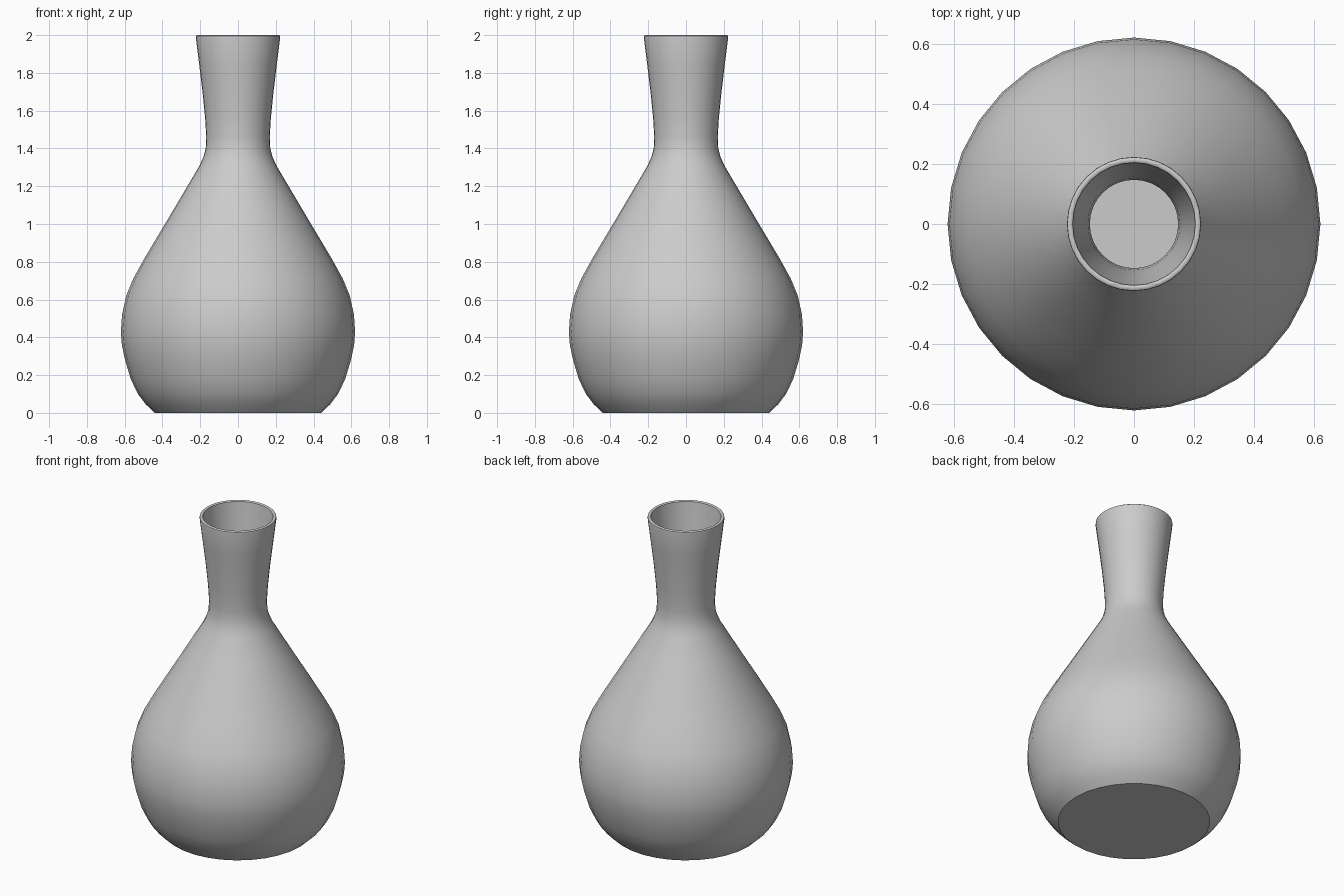
import bpy, bmesh, math
from mathutils import Vector

if "Cube" in bpy.data.objects:
    bpy.data.objects.remove(bpy.data.objects["Cube"])

SEGMENTS = 32
WALL = 0.021

# outer silhouette (radius, height) from foot to lip
outer = [(0.44, 0.0), (0.488, 0.045), (0.53, 0.10), (0.568, 0.18), (0.598, 0.28),
         (0.615, 0.36), (0.62, 0.43), (0.614, 0.52), (0.592, 0.62), (0.555, 0.71),
         (0.50, 0.81), (0.435, 0.92), (0.36, 1.045), (0.28, 1.18), (0.203, 1.31),
         (0.183, 1.355), (0.171, 1.40), (0.168, 1.46), (0.174, 1.56), (0.187, 1.69),
         (0.205, 1.84), (0.223, 1.985)]


def inset_profile(pts, d):
    """Offset the silhouette towards the axis to get the inner wall."""
    result = []
    for i, p in enumerate(pts):
        a, b = Vector(pts[max(i - 1, 0)]), Vector(pts[min(i + 1, len(pts) - 1)])
        t = (b - a).normalized()
        result.append((p[0] - t.y * d, p[1] + t.x * d))
    return result


inner = inset_profile(outer, WALL)
inner[0] = (0.435, WALL)
inner[-1] = (0.203, 1.985)
lip = [(0.222, 1.996), (0.217, 2.0), (0.209, 2.0), (0.204, 1.996)]
profile = [(0, 0)] + outer + lip + inner[::-1] + [(0, WALL)]

# vase: lathe the closed wall section around z
bm = bmesh.new()
verts = [bm.verts.new((r, 0, z)) for r, z in profile]
edges = [bm.edges.new(pair) for pair in zip(verts, verts[1:])]
bmesh.ops.spin(bm, geom=verts + edges, cent=(0, 0, 0), axis=(0, 0, 1),
               angle=math.tau, steps=SEGMENTS)
bmesh.ops.remove_doubles(bm, verts=bm.verts, dist=0.0005)
bmesh.ops.recalc_face_normals(bm, faces=bm.faces)
mesh = bpy.data.meshes.new("vase")
bm.to_mesh(mesh)
bm.free()
vase = bpy.data.objects.new("vase", mesh)
bpy.context.collection.objects.link(vase)

# smooth walls, crisp foot edge
bpy.context.view_layer.objects.active = vase
vase.select_set(True)
bpy.ops.object.shade_smooth_by_angle(angle=math.radians(40))
